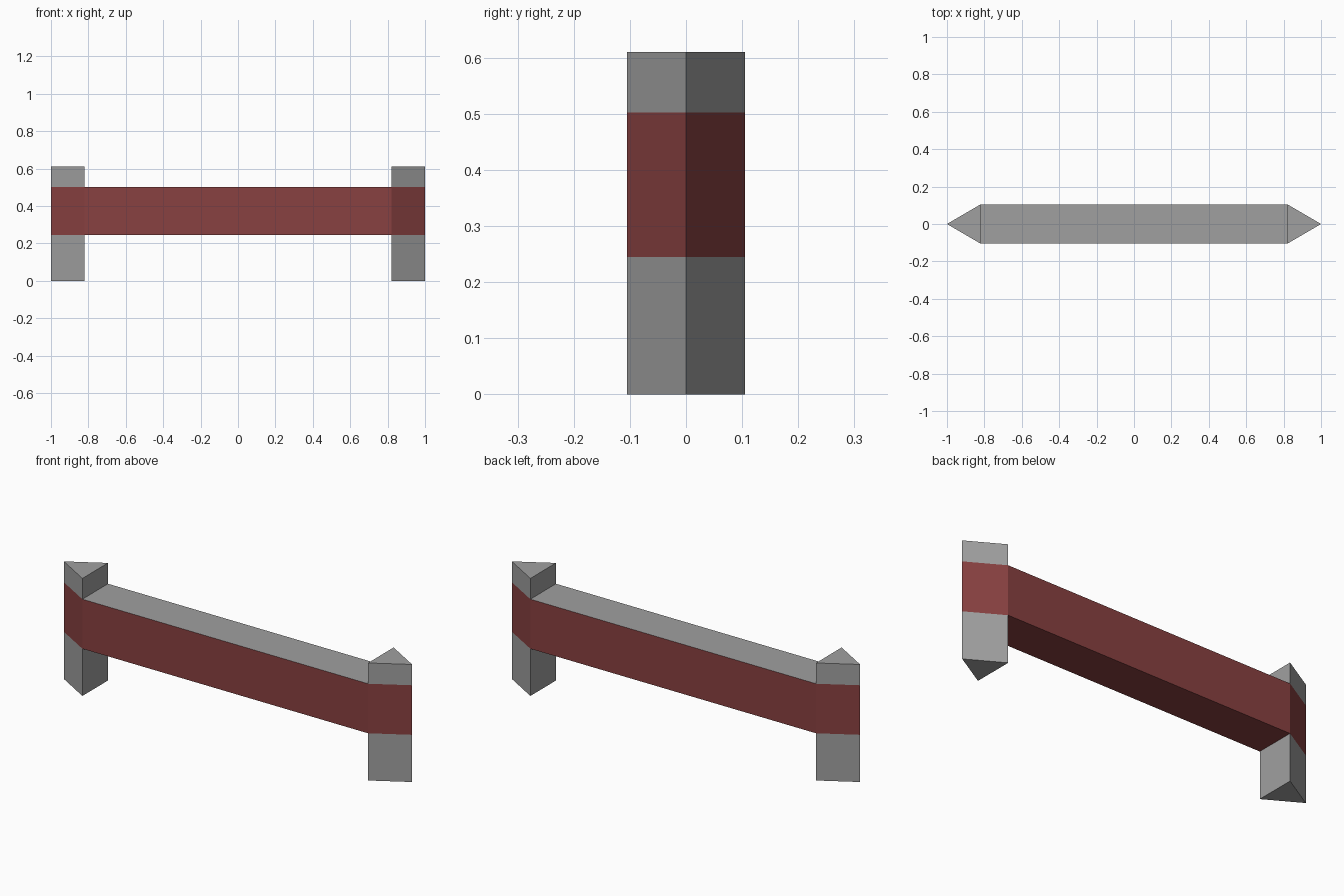
import bpy, bmesh

if "Cube" in bpy.data.objects:
    bpy.data.objects.remove(bpy.data.objects["Cube"])

LEVELS = [0.0, 0.245, 0.502, 0.61]   # ground, band bottom, band top, post top
X_IN, X_OUT, HALF_Y = 0.82, 1.0, 0.105


def material(name, rgb):
    m = bpy.data.materials.new(name)
    m.diffuse_color = (*rgb, 1)
    m.use_nodes = True
    m.node_tree.nodes["Principled BSDF"].inputs["Base Color"].default_value = m.diffuse_color
    return m


grey = material("concrete_grey", (0.35, 0.35, 0.35))
red = material("dark_red", (0.25, 0.053, 0.053))


def finish(bm, name, is_red):
    bmesh.ops.recalc_face_normals(bm, faces=bm.faces)
    for f in bm.faces:
        f.material_index = int(is_red(f))
    # remove the hidden faces where the beam meets the posts
    hidden = [f for f in bm.faces if abs(f.normal.x) > 0.9
              and LEVELS[1] < f.calc_center_median().z < LEVELS[2]]
    bmesh.ops.delete(bm, geom=hidden, context='FACES_ONLY')
    me = bpy.data.meshes.new(name)
    bm.to_mesh(me)
    bm.free()
    me.materials.append(grey)
    me.materials.append(red)
    bpy.context.collection.objects.link(bpy.data.objects.new(name, me))


# Triangular end posts, with a red band at beam height
def post(name, side):
    bm = bmesh.new()
    outline = [(X_IN, -HALF_Y), (X_OUT, 0), (X_IN, HALF_Y)]
    rings = [[bm.verts.new((side * x, y, z)) for x, y in outline] for z in LEVELS]
    for a, b in zip(rings, rings[1:]):
        for i in range(3):
            j = (i + 1) % 3
            bm.faces.new((a[i], a[j], b[j], b[i]))
    bm.faces.new(rings[0])
    bm.faces.new(rings[-1])
    finish(bm, name, lambda f: LEVELS[1] < f.calc_center_median().z < LEVELS[2])


post("left_post", -1)
post("right_post", 1)

# Beam between the posts: red with a grey top
bm = bmesh.new()
bmesh.ops.create_cube(bm, size=1)
for v in bm.verts:
    v.co = (v.co.x * 2 * X_IN, v.co.y * 2 * HALF_Y, LEVELS[2] if v.co.z > 0 else LEVELS[1])
finish(bm, "beam", lambda f: f.normal.z < 0.5)
